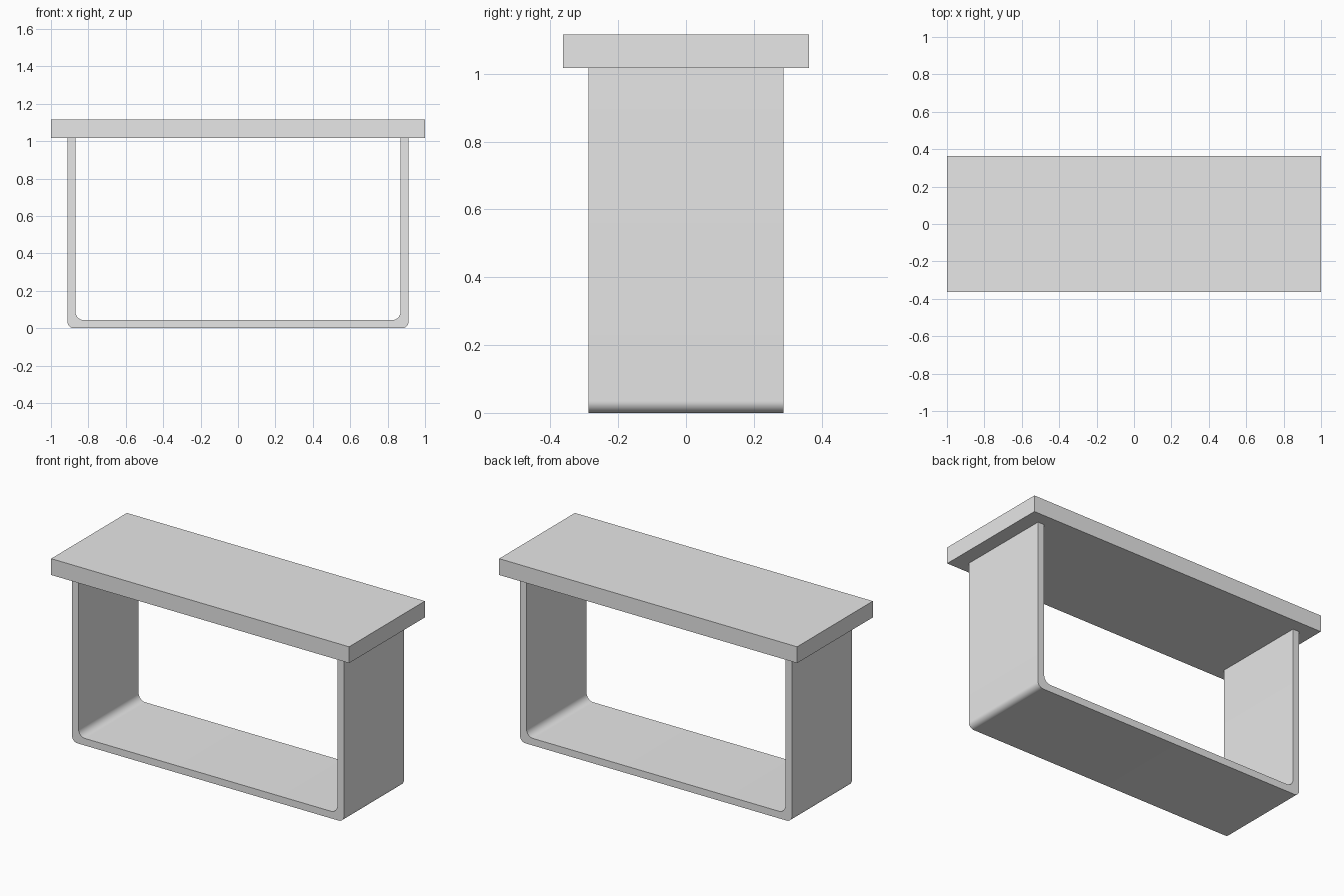
import bpy
import bmesh
from math import cos, sin, pi, radians

if "Cube" in bpy.data.objects:
    bpy.data.objects.remove(bpy.data.objects["Cube"], do_unlink=True)

# Overall sizes
TOP, SLAB_BOTTOM = 1.116, 1.017
OUTER, INNER, FLOOR = 0.912, 0.869, 0.043
FRAME_DEPTH = 0.288
OUTER_R, INNER_R = 0.035, 0.045

grey = bpy.data.materials.new("light_grey")
grey.use_nodes = True
colour = (0.8, 0.8, 0.8, 1)
grey.diffuse_color = colour
grey.node_tree.nodes["Principled BSDF"].inputs["Base Color"].default_value = colour


def add_object(name, bm):
    bmesh.ops.recalc_face_normals(bm, faces=bm.faces)
    mesh = bpy.data.meshes.new(name)
    bm.to_mesh(mesh)
    bm.free()
    mesh.materials.append(grey)
    obj = bpy.data.objects.new(name, mesh)
    bpy.context.collection.objects.link(obj)
    return obj


def u_path(half, bottom, radius, steps=10):
    """Half-width U with rounded lower corners, from right top to left top."""
    corner = [(half - radius + radius * cos(a), bottom + radius - radius * sin(a))
              for a in (i * pi / 2 / steps for i in range(steps + 1))]
    right = [(half, SLAB_BOTTOM)] + corner
    return right + [(-x, z) for x, z in reversed(right)]


# Bent U-shaped frame: outer and inner outlines bridged, then extruded in depth
bm = bmesh.new()
outer, inner = [[bm.verts.new((x, -FRAME_DEPTH, z)) for x, z in path]
                for path in (u_path(OUTER, 0, OUTER_R), u_path(INNER, FLOOR, INNER_R))]
for i in range(len(outer) - 1):
    bm.faces.new((outer[i], outer[i + 1], inner[i + 1], inner[i]))
front = list(bm.faces)
result = bmesh.ops.extrude_face_region(bm, geom=front, use_keep_orig=True)
moved = [v for v in result["geom"] if isinstance(v, bmesh.types.BMVert)]
bmesh.ops.translate(bm, verts=moved, vec=(0, 2 * FRAME_DEPTH, 0))
frame = add_object("u_frame", bm)
bpy.context.view_layer.objects.active = frame
frame.select_set(True)
bpy.ops.object.shade_smooth_by_angle(angle=radians(30))
frame.select_set(False)

# Flat overhanging top
bm = bmesh.new()
bmesh.ops.create_cube(bm, size=1)
bmesh.ops.scale(bm, verts=bm.verts, vec=(2, 0.726, TOP - SLAB_BOTTOM))
bmesh.ops.translate(bm, verts=bm.verts, vec=(0, 0, (TOP + SLAB_BOTTOM) / 2))
add_object("top_slab", bm)
